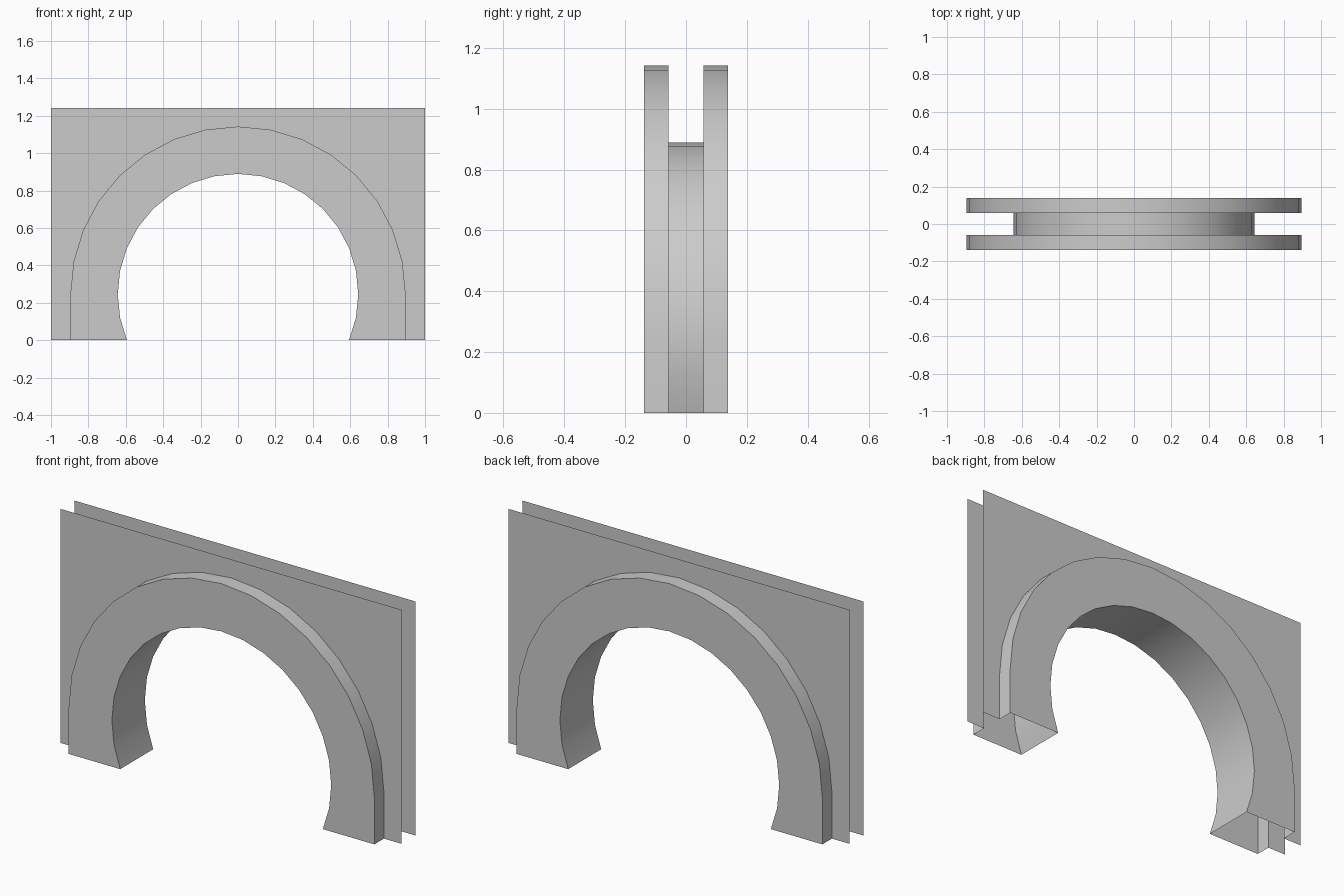
import bpy, bmesh
from math import sin, cos, pi

if "Cube" in bpy.data.objects:
    bpy.data.objects.remove(bpy.data.objects["Cube"])

R_IN, R_OUT = 0.643, 0.896      # opening and trim radii
ZC = R_IN * sin(pi / 8)         # arch centre height
TOP = 1.24                      # wall height
Y_WALL, Y_TRIM = 0.058, 0.138   # half depths of wall and trim
STEP = pi / 16


def arc(r, first, last):
    return [(r * cos(i * STEP), ZC + r * sin(i * STEP)) for i in range(first, last + 1)]


inner = arc(R_IN, -2, 18)
inner = [(x, max(z, 0.0)) for x, z in inner]
arch = arc(R_OUT, 0, 16)
outer = [(R_OUT, 0.0)] + arch + [(-R_OUT, 0.0)]


def build(name, polys):
    """Make one object from a list of polygons, welding shared points."""
    bm = bmesh.new()
    for poly in polys:
        bm.faces.new([bm.verts.new(p) for p in poly])
    bmesh.ops.remove_doubles(bm, verts=bm.verts, dist=1e-5)
    mesh = bpy.data.meshes.new(name)
    bm.to_mesh(mesh)
    bm.free()
    obj = bpy.data.objects.new(name, mesh)
    bpy.context.collection.objects.link(obj)
    bpy.ops.object.select_all(action='DESELECT')
    obj.select_set(True)
    bpy.context.view_layer.objects.active = obj
    bpy.ops.object.shade_smooth_by_angle(angle=pi / 6)
    return obj


def plate(polys2d, y):
    """Put flat polygons at depth y, facing away from the middle."""
    out = []
    for poly in polys2d:
        pts = [(x, y, z) for x, z in poly]
        out.append(pts if y < 0 else pts[::-1])
    return out


def band(path, y0, y1, outward):
    """Sweep a profile path from depth y0 to y1."""
    out = []
    for (xa, za), (xb, zb) in zip(path, path[1:]):
        q = [(xa, y0, za), (xb, y0, zb), (xb, y1, zb), (xa, y1, za)]
        out.append(q[::-1] if outward else q)
    return out


def mirror(poly):
    return [(-x, z) for x, z in reversed(poly)]


# Trim face: quads round the arch plus one foot each side
ring = [[inner[i + 2], arch[i], arch[i + 1], inner[i + 3]] for i in range(16)]
foot = [inner[0], outer[0], arch[0], inner[2], inner[1]]
ring += [foot, mirror(foot)]

# Wall sheet: columns above the arch plus a strip each side
sheet = [[a, (a[0], TOP), (b[0], TOP), b] for a, b in zip(arch, arch[1:])]
strip = [outer[0], (1, 0), (1, TOP), (R_OUT, TOP), arch[0]]
sheet += [strip, mirror(strip)]

for side, s in (("front", -1), ("back", 1)):
    y0, y1 = sorted((s * Y_WALL, s * Y_TRIM))
    build(side + "_wall", plate(sheet, s * Y_WALL))
    build(side + "_arch_trim", plate(ring, s * Y_TRIM) + band(outer, y0, y1, True))

# Underside of the opening
build("arch_soffit", band(inner, -Y_TRIM, Y_TRIM, False))
